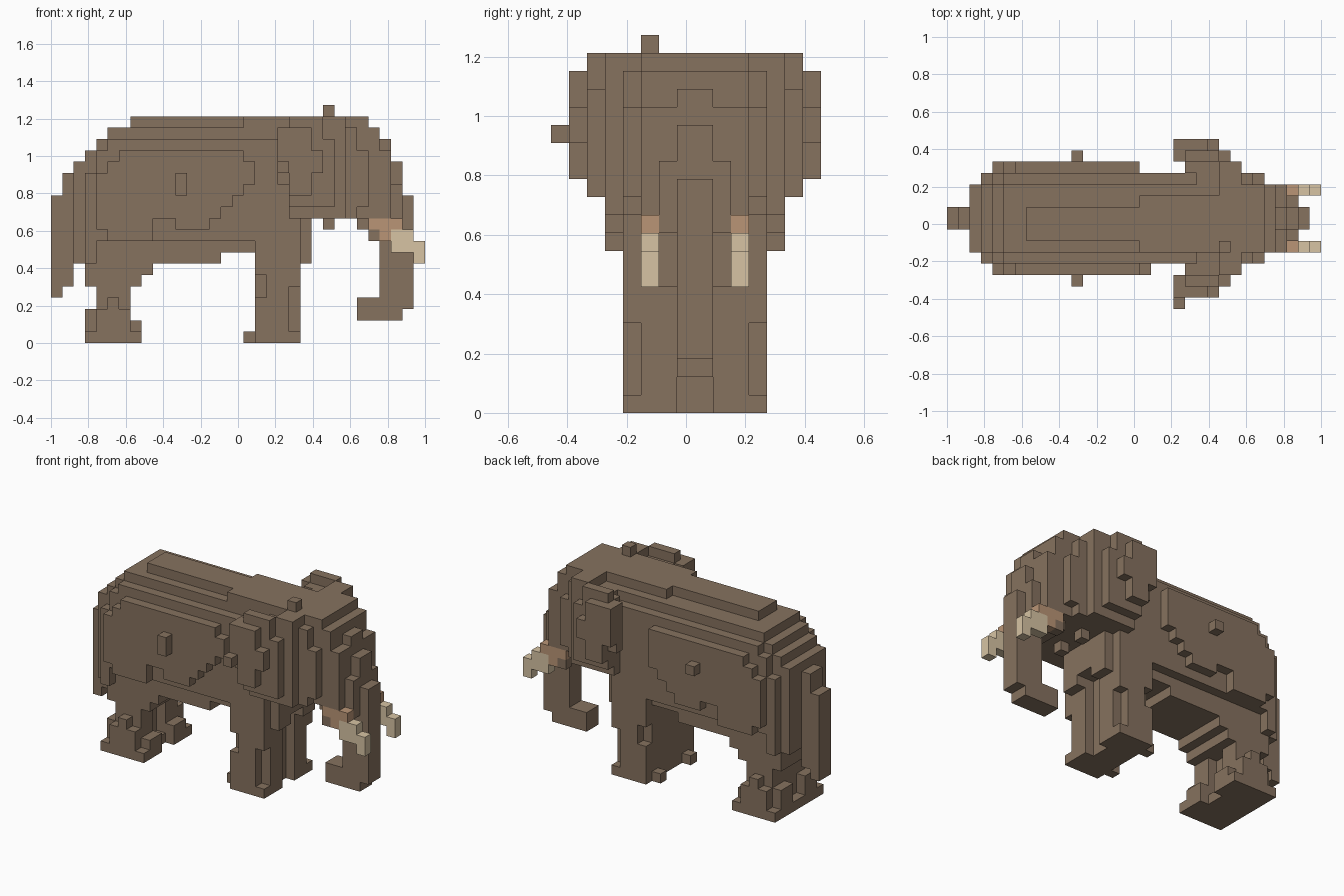
import bpy, bmesh
from mathutils import Vector

if "Cube" in bpy.data.objects:
    bpy.data.objects.remove(bpy.data.objects["Cube"])

U = 2 / 33          # edge of one block
MID = 8             # mirror plane, in blocks across the width


def material(name, rgb):
    m = bpy.data.materials.new(name)
    m.diffuse_color = (*rgb, 1)
    m.use_nodes = True
    m.node_tree.nodes["Principled BSDF"].inputs["Base Color"].default_value = m.diffuse_color
    return m


HIDE = material("hide brown", (0.24, 0.168, 0.114))
LIP = material("lip tan", (0.49, 0.3, 0.18))
IVORY = material("ivory", (0.68, 0.55, 0.37))

taken = set()
parts = {}


def fill(name, mat, x0, x1, y0, y1, z0, z1):
    """Add a box of blocks to a part; earlier parts keep their blocks."""
    cells = parts.setdefault(name, (mat, set()))[1]
    for x in range(x0, x1):
        for y in range(y0, y1):
            for z in range(z0, z1):
                if (x, y, z) not in taken:
                    taken.add((x, y, z))
                    cells.add((x, y, z))


def mirrored(name, mat, boxes):
    """Boxes are x0, x1, inner and outer half width, z0, z1."""
    for x0, x1, w0, w1, z0, z1 in boxes:
        fill(name, mat, x0, x1, MID + w0, MID + w1, z0, z1)
        fill(name, mat, x0, x1, MID - w1, MID - w0, z0, z1)


# Tusks and the lip pads they grow from
mirrored("tusks", IVORY, [(30, 32, 2, 3, 8, 10), (32, 33, 2, 3, 7, 9)])
mirrored("lip_pads", LIP, [(28, 31, 2, 3, 10, 11), (29, 30, 2, 3, 9, 10)])

# Trunk curling backwards at the tip
mirrored("trunk", HIDE, [(29, 32, 0, 1, 4, 13), (27, 31, 0, 1, 2, 4),
                         (31, 32, 0, 1, 3, 4)])

# Tail
mirrored("tail", HIDE, [(0, 1, 0, 1, 4, 13), (1, 2, 0, 1, 5, 15)])

# Rounded barrel body: stepped rump, back and belly
mirrored("body", HIDE, [
    (2, 3, 0, 3, 7, 16), (3, 4, 0, 3, 5, 17), (3, 4, 3, 4, 7, 15),
    (4, 22, 0, 4, 9, 17), (5, 22, 0, 4, 17, 18), (4, 5, 0, 3, 17, 18),
    (5, 24, 0, 3, 18, 19),
    (4, 15, 0, 3, 7, 9), (15, 18, 0, 3, 8, 9),
    (4, 9, 0, 3, 6, 7), (4, 8, 0, 3, 5, 6)])

# Ridge along the spine, widening towards the shoulders
fill("spine_ridge", HIDE, 7, 17, 6, 9, 19, 20)
fill("spine_ridge", HIDE, 17, 24, 5, 10, 19, 20)

# Bulging flanks, cut diagonally towards the front leg
mirrored("flanks", HIDE, [
    (5, 9, 4, 5, 9, 10), (4, 9, 4, 5, 10, 11), (11, 14, 4, 5, 10, 11),
    (4, 15, 4, 5, 11, 12),
    (4, 16, 4, 5, 12, 13), (4, 17, 4, 5, 13, 15), (5, 17, 4, 5, 15, 16),
    (6, 17, 4, 5, 16, 17)])
fill("flanks", HIDE, 17, 18, 3, 4, 14, 16)

# Small bumps on the hide
fill("bumps", HIDE, 11, 12, 2, 3, 13, 15)
fill("bumps", HIDE, 11, 12, 13, 14, 14, 15)
fill("bumps", HIDE, 24, 25, 5, 6, 20, 21)

# Hind legs with wide feet
mirrored("hind_legs", HIDE, [
    (3, 7, 0, 4, 0, 1), (7, 8, 1, 4, 0, 1), (4, 7, 1, 4, 1, 3),
    (3, 4, 1, 3, 1, 3), (7, 8, 1, 3, 1, 2), (4, 6, 0, 1, 1, 5),
    (4, 7, 1, 3, 3, 5), (5, 6, 3, 4, 3, 4)])

# Front legs and chest
mirrored("front_legs", HIDE, [
    (18, 22, 1, 4, 0, 1), (18, 21, 0, 1, 0, 8), (18, 22, 1, 3, 1, 8),
    (18, 21, 3, 4, 1, 4), (19, 21, 3, 4, 4, 5), (18, 22, 0, 3, 8, 9),
    (19, 22, 3, 4, 5, 9), (18, 19, 3, 4, 6, 9), (17, 18, 2, 3, 0, 1),
    (22, 23, 1, 3, 7, 11), (22, 23, 0, 1, 8, 11), (24, 25, 1, 2, 10, 11)])

# Head tapering towards the trunk
mirrored("head", HIDE, [
    (22, 27, 0, 4, 11, 19), (24, 26, 3, 4, 19, 20), (24, 28, 0, 3, 19, 20),
    (27, 28, 0, 3, 11, 19), (27, 28, 3, 4, 12, 17),
    (28, 29, 0, 3, 11, 19), (29, 30, 0, 1, 11, 18), (29, 30, 1, 3, 11, 17),
    (30, 31, 0, 1, 11, 16), (30, 31, 1, 2, 11, 14),
    (27, 31, 0, 2, 10, 11), (28, 29, 2, 3, 9, 10)])

# Ears, swept outwards and back in layers, a groove behind their tops
mirrored("ears", HIDE, [
    (21, 26, 4, 5, 11, 19), (24, 26, 4, 5, 19, 20),
    (21, 24, 5, 6, 12, 20), (24, 25, 5, 6, 12, 18), (20, 21, 5, 6, 14, 19),
    (20, 23, 6, 7, 17, 19), (20, 24, 6, 7, 15, 17), (21, 23, 6, 7, 13, 15)])
fill("ears", HIDE, 20, 21, 0, 1, 15, 16)

# The four corners of a block side, for each axis and direction
SIDES = []
for axis in range(3):
    for step in (-1, 1):
        n, a, b = Vector(), Vector(), Vector()
        n[axis] = step
        a[(axis + 1) % 3] = 1
        b[(axis + 2) % 3] = 1
        base = Vector()
        base[axis] = max(step, 0)
        loop = [base, base + a, base + a + b, base + b]
        SIDES.append((n, loop if step > 0 else loop[::-1]))

# Skin each part with its outward block sides
for name, (mat, cells) in parts.items():
    bm = bmesh.new()
    corners = {}
    for cell in sorted(cells):
        c = Vector(cell)
        for n, loop in SIDES:
            if tuple(int(v) for v in c + n) in taken:
                continue
            verts = []
            for p in loop:
                q = c + p
                key = tuple(int(v) for v in q)
                if key not in corners:
                    corners[key] = bm.verts.new(
                        (q.x * U - 1, (q.y - 7.5) * U, q.z * U))
                verts.append(corners[key])
            bm.faces.new(verts)
    mesh = bpy.data.meshes.new(name)
    bm.to_mesh(mesh)
    bm.free()
    mesh.materials.append(mat)
    bpy.context.collection.objects.link(bpy.data.objects.new(name, mesh))
